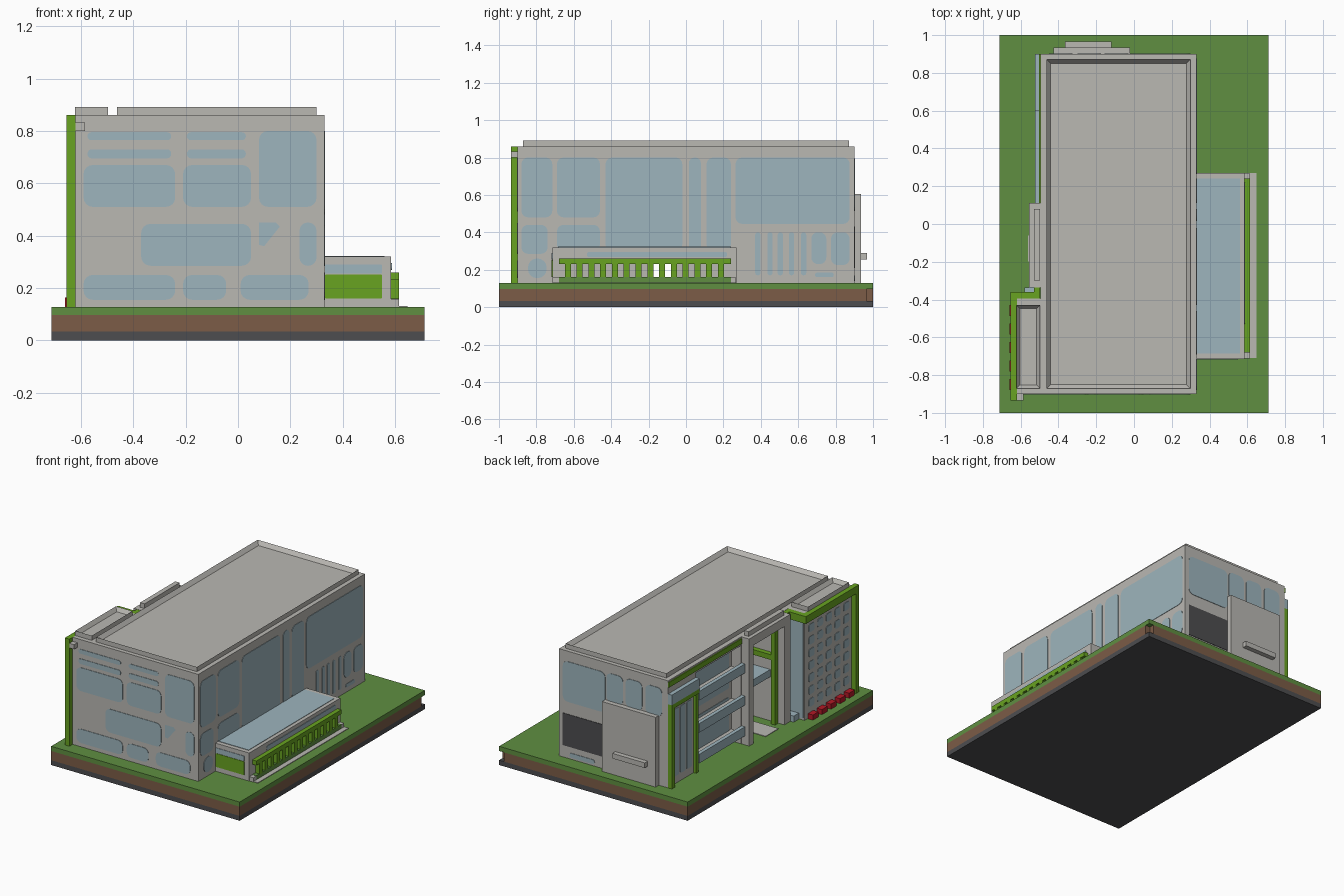
import bpy
import bmesh
import math
from mathutils import Vector

old = bpy.data.objects.get("Cube")
if old:
    bpy.data.objects.remove(old, do_unlink=True)


def material(name, red, green, blue):
    mat = bpy.data.materials.new(name)
    mat.use_nodes = True
    colour = (red, green, blue, 1)
    mat.diffuse_color = colour
    shader = next(n for n in mat.node_tree.nodes if n.type == "BSDF_PRINCIPLED")
    shader.inputs["Base Color"].default_value = colour
    return mat


CONCRETE = material("concrete grey", .49, .48, .45)
GLASS = material("pale blue glass", .34, .46, .51)
GRASS = material("grass green", .115, .275, .053)
LIME = material("bright green", .138, .366, .015)
SOIL = material("soil brown", .2, .107, .063)
DARK = material("dark grey", .075, .075, .08)
RED = material("red", .45, .01, .02)


def finish(name, bm, mat):
    bmesh.ops.recalc_face_normals(bm, faces=bm.faces[:])
    mesh = bpy.data.meshes.new(name)
    bm.to_mesh(mesh)
    bm.free()
    mesh.materials.append(mat)
    obj = bpy.data.objects.new(name, mesh)
    bpy.context.collection.objects.link(obj)
    return obj


def boxes(name, mat, *bounds):
    """One object made of boxes, each given as x, y and z ranges."""
    bm = bmesh.new()
    for spans in bounds:
        cube = bmesh.ops.create_cube(bm, size=1)["verts"]
        for v in cube:
            v.co = Vector([(a + b) / 2 + (b - a) * c for (a, b), c in zip(spans, v.co)])
    return finish(name, bm, mat)


def tray(name, mat, spans, rim, depth):
    """A box with a raised rim round its sunken top."""
    obj = boxes(name, mat, spans)
    bm = bmesh.new()
    bm.from_mesh(obj.data)
    top = max(bm.faces, key=lambda f: f.calc_center_median().z)
    bmesh.ops.inset_region(bm, faces=[top], thickness=rim)
    for v in top.verts:
        v.co.z -= depth
    bm.to_mesh(obj.data)
    bm.free()
    return obj


def combine(target, tool, operation):
    mod = target.modifiers.new("shape", "BOOLEAN")
    mod.operation, mod.object, mod.solver = operation, tool, "EXACT"
    bpy.context.view_layer.objects.active = target
    bpy.ops.object.modifier_apply(modifier=mod.name)
    bpy.data.objects.remove(tool, do_unlink=True)


def panes(name, axis, place, rects, mat=GLASS, radius=.035):
    """Thin rounded plates on a wall; each rect is left, right, bottom, top."""
    bm = bmesh.new()
    for u0, u1, v0, v1 in rects:
        r = max(min(radius, (u1 - u0) * .48, (v1 - v0) * .48), .001)
        corners = [(u1 - r, v1 - r), (u0 + r, v1 - r), (u0 + r, v0 + r), (u1 - r, v0 + r)]
        ring = []
        for quarter, (u, v) in enumerate(corners):
            for step in range(5):
                a = (quarter + step / 4) * math.pi / 2
                p, q = u + r * math.cos(a), v + r * math.sin(a)
                ring.append((place - .003, p, q) if axis == "x" else (p, place - .003, q))
        face = bm.faces.new([bm.verts.new(co) for co in ring])
        out = bmesh.ops.extrude_face_region(bm, geom=[face])["geom"]
        shift = (.006, 0, 0) if axis == "x" else (0, .006, 0)
        bmesh.ops.translate(bm, vec=shift, verts=[g for g in out if isinstance(g, bmesh.types.BMVert)])
    return finish(name, bm, mat)


# Layered ground slab, with a small notch at one corner of the soil
G, ROOF = .128, .86
wide, deep = (-.713, .713), (-1, 1)
boxes("slab_bottom", DARK, (wide, deep, (0, .033)))
boxes("slab_soil", SOIL, (wide, (-1, .965), (.033, .096)), ((-.713, .678), (.965, 1), (.033, .096)))
boxes("slab_grass", GRASS, (wide, deep, (.096, G)))

# Main building with its bays and side annex, then the openings
body = boxes("building", CONCRETE, ((-.495, .33), (-.9, .9), (G, ROOF)))
bays = [((-.62, 0), (-.9, -.395), (G, ROOF)),
        ((-.555, 0), (-.335, .11), (G, ROOF)),
        ((0, .585), (-.715, .27), (G, .32))]
for bay in bays:
    combine(body, boxes("bay", CONCRETE, bay), "UNION")
openings = [((-.6, -.3), (-.27, .065), (.1, .8)),
            ((-.6, -.42), (.111, .6), (.1, .8)),
            ((-.4, .7), (-.2, -.06), (.1, .25))]
for opening in openings:
    combine(body, boxes("opening", CONCRETE, opening), "DIFFERENCE")

# Roof parapets
tray("main_parapet", CONCRETE, ((-.462, .3), (-.872, .872), (ROOF, .892)), .03, .026)
tray("front_bay_parapet", CONCRETE, ((-.622, -.497), (-.87, -.43), (ROOF, .892)), .026, .026)
boxes("entrance_parapet", CONCRETE, ((-.53, -.497), (-.3, .08), (ROOF, .892)))

# Front windows
front = [(-.59, -.24, .51, .67), (-.21, .05, .51, .67), (.08, .3, .51, .8),
         (-.37, .05, .285, .445), (.235, .3, .285, .45),
         (-.59, -.24, .155, .25), (-.21, -.045, .155, .25), (.01, .27, .155, .25)]
for low, high in ((.765, .795), (.695, .73)):
    front += [(-.575, -.255, low, high), (-.195, .03, low, high)]
panes("front_windows", "y", -.9, front)
bm = bmesh.new()
blob = [bm.verts.new((x, -.903, z)) for x, z in ((.08, .365), (.1, .36), (.16, .435), (.145, .45), (.08, .45))]
bm.faces.new(blob)
finish("front_corner_window", bm, GLASS)

# Right side windows
right = [(-.88, -.715, .48, .8), (-.69, -.46, .48, .8), (-.43, -.02, .3, .8),
         (.015, .08, .3, .8), (.11, .24, .3, .8), (.265, .875, .445, .8),
         (-.88, -.74, .285, .44), (-.69, -.46, .3, .44),
         (.67, .75, .23, .4), (.775, .875, .225, .4), (.69, .79, .16, .185)]
right += [(y, y + .028, .17, .4) for y in (.37, .435, .49, .55, .615)]
panes("right_windows", "x", .33, right)
panes("round_window", "x", .33, [(-.845, -.745, .155, .26)], radius=.06)

# Back wall: windows, shutter, slab panel and ledge
back = [(-.02, .3, .515, .79), (.06, .25, .14, .17)]
back += [(x, x + .125, .6, .795) for x in (-.155, -.3, -.45)]
panes("back_windows", "y", .9, back)
panes("shutter", "y", .9, [(-.03, .3, .21, .43)], DARK, .002)
boxes("back_panel", CONCRETE, ((-.425, -.02), (.89, .935), (G, .605)))
boxes("back_ledge", CONCRETE, ((-.365, -.12), (.93, .967), (.255, .29)))

# Annex: glass roof, glazing, green panel and railing
boxes("annex_roof", GLASS, ((.332, .56), (-.685, .24), (.316, .323)))
panes("annex_front_glass", "y", -.715, [(.332, .55, .255, .29)], radius=.005)
panes("annex_front_panel", "y", -.715, [(.332, .55, .16, .252)], LIME, .005)
panes("annex_side_glass", "x", .585, [(-.53, .22, .268, .295)], radius=.01)
rail = (.582, .615)
boxes("railing_top", LIME, (rail, (-.68, .24), (.23, .26)))
boxes("railing_base", GRASS, (rail, (-.68, .24), (G, .16)))
posts = [-.648 + .063 * i for i in range(14)]
boxes("railing_posts", LIME, *[(rail, (y, y + .032), (.155, .235)) for y in posts])
boxes("railing_ends", CONCRETE, (rail, (-.713, -.68), (G, .158)), (rail, (.24, .268), (G, .158)))
boxes("annex_paving", CONCRETE, ((.58, .648), (-.71, .27), (.125, .132)))

# Front bay: green frame, window grid, end glass, flower boxes
boxes("bay_frame", LIME,
      ((-.655, -.62), (-.935, -.9), (G, ROOF)),
      ((-.655, -.618), (-.9, -.36), (.81, ROOF)),
      ((-.62, -.497), (-.396, -.36), (.81, ROOF)),
      ((-.53, -.497), (-.36, -.337), (.82, ROOF)))
boxes("frame_bracket", CONCRETE, ((-.62, -.585), (-.935, -.9), (.8, .832)))
grid = [(-.875 + .094 * c, -.815 + .094 * c, .2 + .085 * r, .255 + .085 * r)
        for c in range(5) for r in range(7)]
panes("bay_windows", "x", -.62, grid, radius=.015)
panes("bay_end_glass", "y", -.395, [(-.612, -.5, .14, .8)], radius=.005)
boxes("flower_boxes", RED, *[((-.66, -.622), (-.88 + .098 * i, -.82 + .098 * i), (G, .163)) for i in range(5)])

# Entrance: glass, green frame, landings and floor
panes("entrance_glass", "x", -.3, [(-.26, .055, .3, .79)], radius=.005)
boxes("entrance_frame", LIME,
      ((-.51, -.48), (-.268, -.235), (G, .8)),
      ((-.5, -.31), (-.269, -.235), (.565, .6)))
boxes("entrance_landing", GLASS, ((-.45, -.302), (-.268, .063), (.43, .48)))
boxes("entrance_step", GLASS, ((-.58, -.5), (-.39, -.336), (G, .17)))
boxes("entrance_floor", CONCRETE, ((-.56, .58), (-.199, -.061), (.125, .132)))

# Balconies and the glass wall behind them
panes("balcony_glass", "x", -.42, [(.14, .57, z, z + .15) for z in (.14, .29, .5, .64)], radius=.01)
boxes("balcony_slabs", CONCRETE, *[((-.5, -.415), (.112, .599), (z, z + .02)) for z in (.19, .4, .62)])
boxes("balcony_fronts", GLASS, *[((-.523, -.497), (.108, .602), (z, z + .062)) for z in (.19, .4, .62)])
boxes("eaves_band", LIME, ((-.502, -.49), (.112, .899), (.815, .85)))

# Rear side bay: canopy, green frame and tall windows
boxes("side_canopy", GLASS, ((-.523, -.49), (.6, .9), (.7, .77)))
boxes("side_frame", LIME,
      ((-.523, -.49), (.6, .9), (.67, .7)),
      ((-.523, -.49), (.865, .9), (G, .67)),
      ((-.515, -.49), (.6, .625), (G, .67)))
panes("side_windows", "x", -.495, [(y, y + .055, .18, .64) for y in (.645, .715, .785)], radius=.01)
